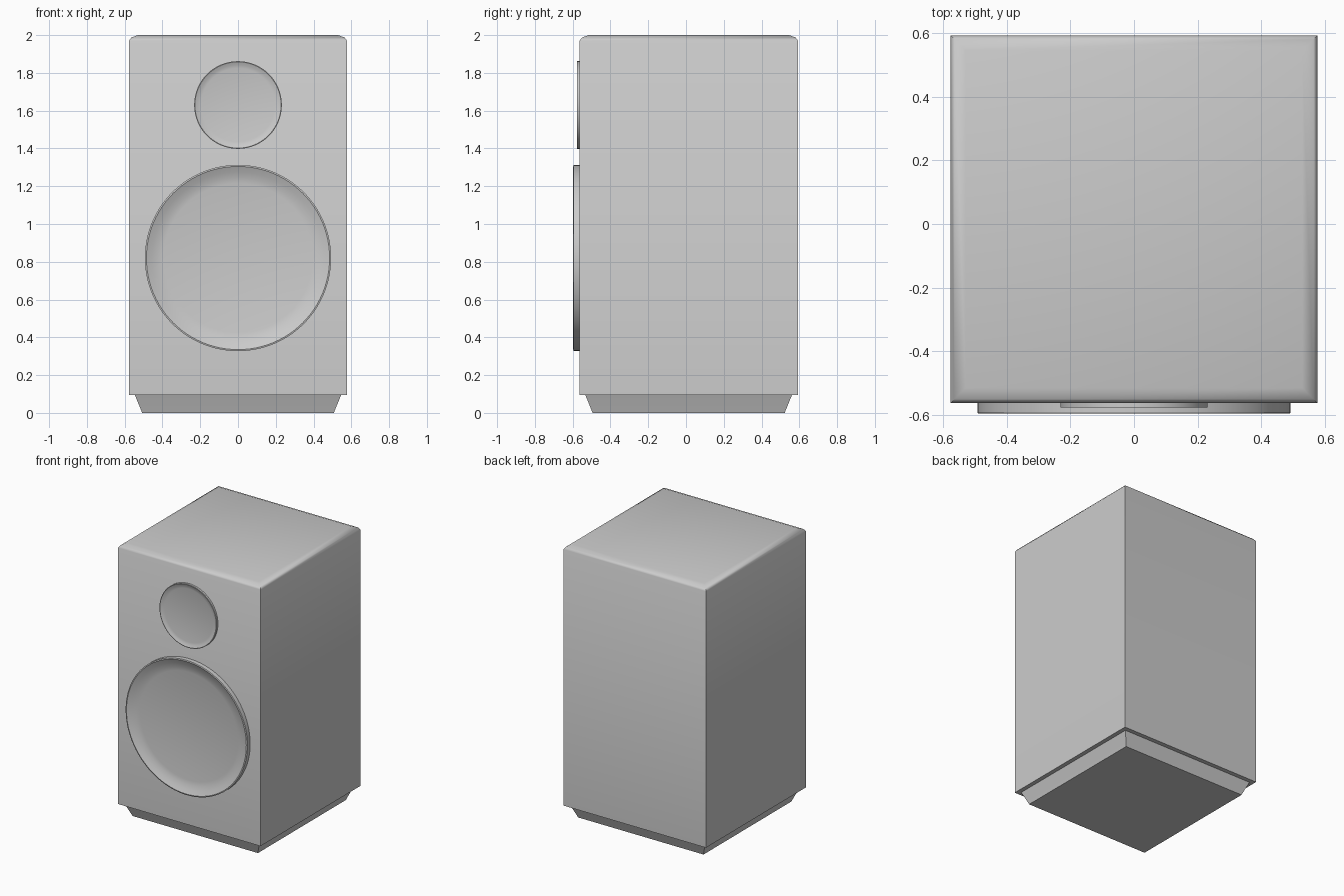
import bpy, bmesh
from math import pi, cos, sin, radians

if "Cube" in bpy.data.objects:
    bpy.data.objects.remove(bpy.data.objects["Cube"])


def finish(name, rings, smooth):
    """Skin a list of vertex rings, cap both ends, and add the object."""
    bm = bmesh.new()
    loops = [[bm.verts.new(p) for p in ring] for ring in rings]
    n = len(loops[0])
    for a, b in zip(loops, loops[1:]):
        for i in range(n):
            j = (i + 1) % n
            bm.faces.new((a[i], a[j], b[j], b[i]))
    bm.faces.new(loops[0][::-1])
    bm.faces.new(loops[-1])
    bmesh.ops.recalc_face_normals(bm, faces=bm.faces)
    me = bpy.data.meshes.new(name)
    bm.to_mesh(me)
    bm.free()
    ob = bpy.data.objects.new(name, me)
    bpy.context.collection.objects.link(ob)
    bpy.ops.object.select_all(action='DESELECT')
    bpy.context.view_layer.objects.active = ob
    ob.select_set(True)
    bpy.ops.object.shade_smooth_by_angle(angle=radians(smooth))
    return ob


def box_loft(name, hx, y0, y1, profile, smooth=40):
    """Rectangular body from (inset, height) pairs."""
    rings = [[(-hx + d, y0 + d, z), (hx - d, y0 + d, z),
              (hx - d, y1 - d, z), (-hx + d, y1 - d, z)] for d, z in profile]
    return finish(name, rings, smooth)


def driver(name, cz, profile, n=96):
    """Round speaker driver on the front face from (radius, y) pairs."""
    rings = [[(r * cos(2 * pi * i / n), y, cz + r * sin(2 * pi * i / n))
              for i in range(n)] for r, y in profile]
    return finish(name, rings, 35)


# Cabinet with a softened top edge
box_loft("cabinet", 0.577, -0.563, 0.593,
         [(0, 0.095), (0, 1.97), (0.012, 1.987), (0.047, 2.0)])

# Tapered plinth
box_loft("base", 0.547, -0.534, 0.562,
         [(0.039, 0.0), (0.034, 0.014), (0, 0.097)])

# Drivers: raised rim, shallow dished surround, flat cone
driver("woofer", 0.82, [(0.493, -0.55), (0.493, -0.595), (0.485, -0.597),
                        (0.455, -0.583), (0.425, -0.573), (0.395, -0.567)])
driver("tweeter", 1.63, [(0.232, -0.55), (0.232, -0.577), (0.228, -0.578),
                         (0.212, -0.571), (0.195, -0.567)])
